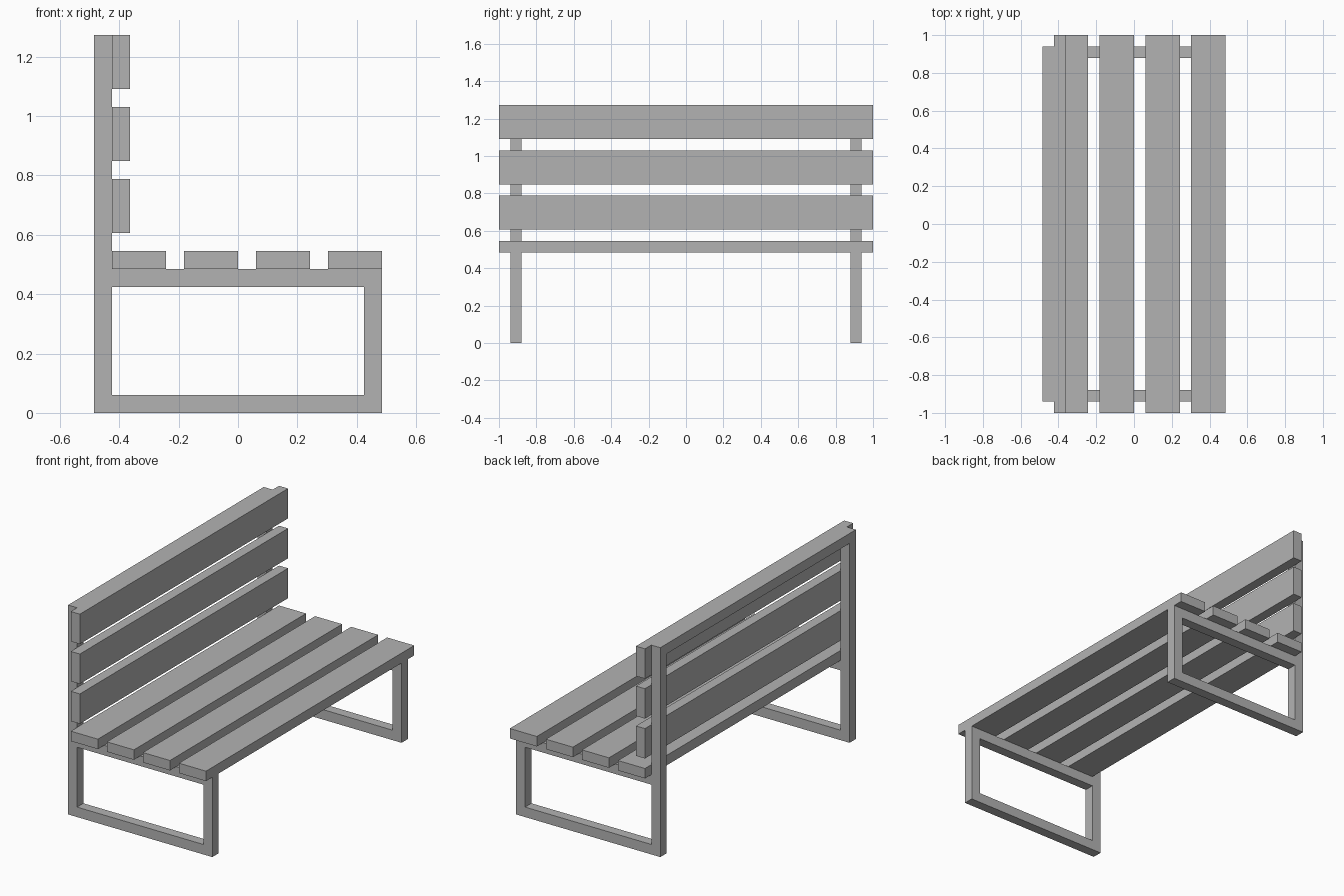
import bpy
import bmesh
from mathutils import Matrix, Vector

default = bpy.data.objects.get("Cube")
if default:
    bpy.data.objects.remove(default, do_unlink=True)

U = 2 / 33          # bar thickness; every size is a multiple of it
HALF_LENGTH = 16.5  # half the slat length, in bars

grey = bpy.data.materials.new("plain_grey")
grey.use_nodes = True
colour = (0.45, 0.45, 0.45, 1)
grey.diffuse_color = colour
grey.node_tree.nodes["Principled BSDF"].inputs["Base Color"].default_value = colour


def add_boxes(name, boxes):
    """One object from boxes given as (low corner, high corner) in bars."""
    bm = bmesh.new()
    for low, high in boxes:
        low, high = Vector(low) * U, Vector(high) * U
        place = Matrix.Translation((low + high) / 2) @ Matrix.Diagonal((*(high - low), 1))
        bmesh.ops.create_cube(bm, size=1, matrix=place)
    mesh = bpy.data.meshes.new(name)
    bm.to_mesh(mesh)
    bm.free()
    mesh.materials.append(grey)
    obj = bpy.data.objects.new(name, mesh)
    bpy.context.collection.objects.link(obj)
    return obj


# End frames: back post, front leg, floor rail and seat rail
for name, y in (("front_end_frame", -15.5), ("back_end_frame", 14.5)):
    add_boxes(name, [
        ((-8, y, 0), (-7, y + 1, 21)),
        ((7, y, 0), (8, y + 1, 8)),
        ((-7, y, 0), (7, y + 1, 1)),
        ((-7, y, 7), (7, y + 1, 8)),
    ])

# Top bar joining the two back posts
add_boxes("top_crossbar", [((-8, -14.5, 20), (-7, 14.5, 21))])

# Seat slats
for i in range(4):
    x = -7 + 4 * i
    add_boxes(f"seat_slat_{i + 1}", [((x, -HALF_LENGTH, 8), (x + 3, HALF_LENGTH, 9))])

# Backrest slats
for i in range(3):
    z = 10 + 4 * i
    add_boxes(f"backrest_slat_{i + 1}", [((-7, -HALF_LENGTH, z), (-6, HALF_LENGTH, z + 3))])
